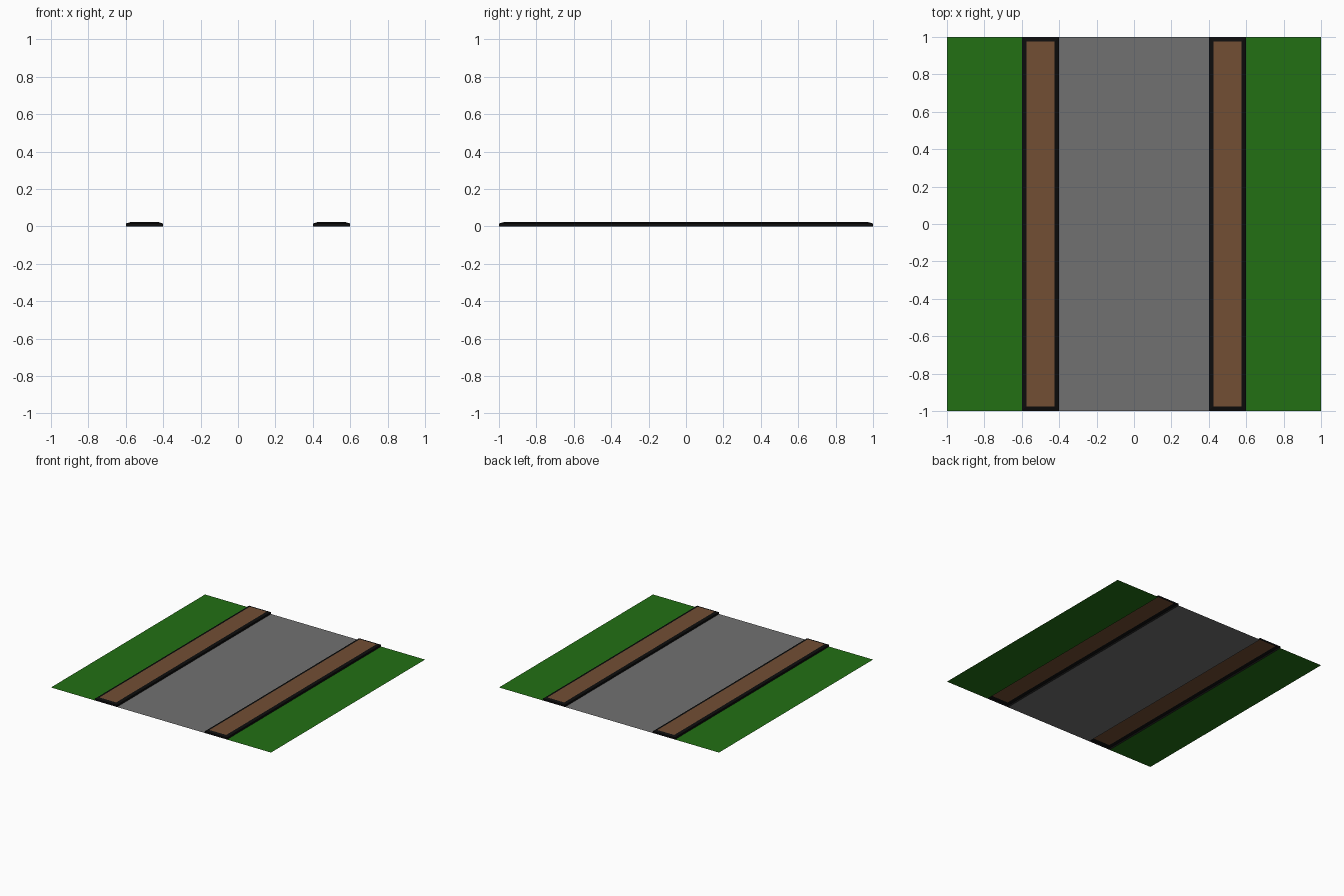
import bpy
import bmesh

if "Cube" in bpy.data.objects:
    bpy.data.objects.remove(bpy.data.objects["Cube"])


def material(name, rgb):
    mat = bpy.data.materials.new(name)
    mat.diffuse_color = (*rgb, 1)
    mat.use_nodes = True
    mat.node_tree.nodes["Principled BSDF"].inputs["Base Color"].default_value = mat.diffuse_color
    return mat


GREEN = material("grass", (0.016, 0.16, 0.007))
GREY = material("asphalt", (0.165, 0.165, 0.165))
BROWN = material("brown_top", (0.17, 0.077, 0.034))
BLACK = material("black_trim", (0.004, 0.004, 0.004))


def ring(bm, x0, x1, y, z):
    return [bm.verts.new(p) for p in ((x0, -y, z), (x1, -y, z), (x1, y, z), (x0, y, z))]


def finish(bm, name, mats):
    mesh = bpy.data.meshes.new(name)
    bm.to_mesh(mesh)
    bm.free()
    for mat in mats:
        mesh.materials.append(mat)
    bpy.context.collection.objects.link(bpy.data.objects.new(name, mesh))


def strip(name, x0, x1, mat):
    bm = bmesh.new()
    bm.faces.new(ring(bm, x0, x1, 1, 0))
    finish(bm, name, [mat])


def kerb(name, x0, x1):
    # open-bottomed shell: black walls and chamfer, brown top
    bm = bmesh.new()
    levels = [ring(bm, x0 + i, x1 - i, 1 - i, z)
              for i, z in ((0, 0), (0, 0.015), (0.024, 0.022))]
    for low, high in zip(levels, levels[1:]):
        for k in range(4):
            n = (k + 1) % 4
            bm.faces.new((low[k], low[n], high[n], high[k])).material_index = 1
    bm.faces.new(levels[-1])
    finish(bm, name, [BROWN, BLACK])


# flat ground: road flanked by grass
strip("road", -0.4, 0.4, GREY)
strip("left_grass", -1, -0.6, GREEN)
strip("right_grass", 0.6, 1, GREEN)

# raised kerbs between road and grass
kerb("left_kerb", -0.6, -0.4)
kerb("right_kerb", 0.4, 0.6)
